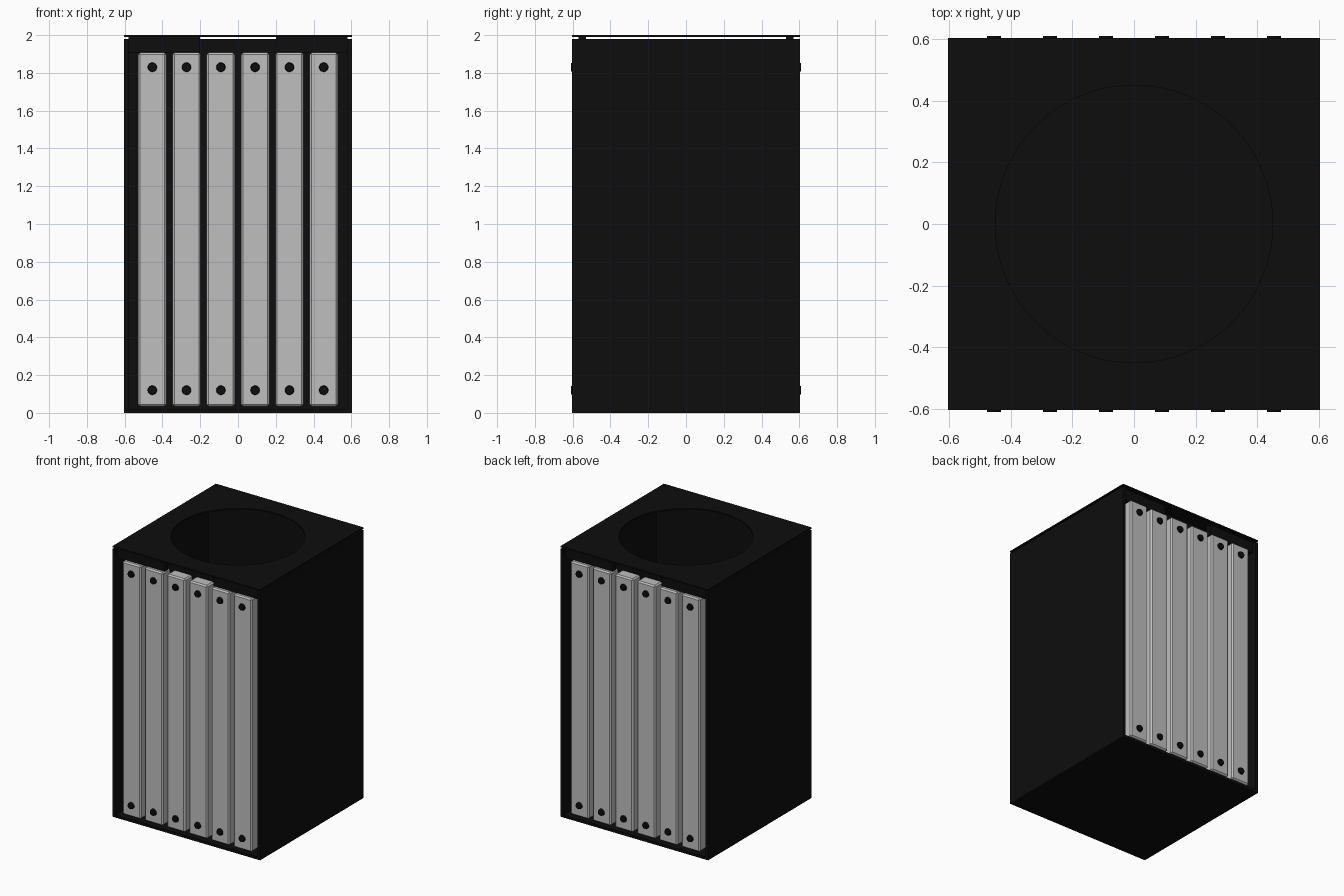
import bpy
import bmesh
import math
from mathutils import Matrix

default = bpy.data.objects.get("Cube")
if default:
    bpy.data.objects.remove(default, do_unlink=True)


def make_material(name, rgb):
    mat = bpy.data.materials.new(name)
    mat.use_nodes = True
    colour = (*rgb, 1)
    mat.diffuse_color = colour
    mat.node_tree.nodes["Principled BSDF"].inputs["Base Color"].default_value = colour
    return mat


BLACK = make_material("matte black", (0.004, 0.004, 0.004))
GREY = make_material("light grey", (0.52, 0.52, 0.52))

HALF = 0.603      # half width of the bin
LID_Z = 1.99      # underside of the lid
RIM_Z = 1.98      # top of the walls


def finish(name, bm, mat, bevel=0):
    mesh = bpy.data.meshes.new(name)
    bmesh.ops.recalc_face_normals(bm, faces=bm.faces)
    bm.to_mesh(mesh)
    bm.free()
    mesh.materials.append(mat)
    obj = bpy.data.objects.new(name, mesh)
    bpy.context.collection.objects.link(obj)
    if bevel:
        mod = obj.modifiers.new("Bevel", "BEVEL")
        mod.width = bevel
        mod.segments = 1
    return obj


def box(name, x, y, z, mat, bevel=0):
    """Box from (low, high) pairs on each axis."""
    bm = bmesh.new()
    size = [abs(b - a) for a, b in (x, y, z)]
    mid = [(a + b) / 2 for a, b in (x, y, z)]
    bmesh.ops.create_cube(bm, size=1, matrix=Matrix.Translation(mid) @ Matrix.Diagonal((*size, 1)))
    return finish(name, bm, mat, bevel)


def bolt(name, x, y, z, side):
    bm = bmesh.new()
    matrix = Matrix.Translation((x, y, z)) @ Matrix.Rotation(side * -math.pi / 2, 4, "X")
    bmesh.ops.create_cone(bm, cap_ends=True, segments=24, radius1=0.026, radius2=0.022,
                          depth=0.02, matrix=matrix)
    return finish(name, bm, BLACK)


def lid_with_hole(radius, segments=64):
    """Square plate with a round opening, made from matching rings."""
    bm = bmesh.new()
    rings = []
    for z in (LID_Z, 2.0):
        inner, outer = [], []
        for i in range(segments):
            a = math.tau * i / segments
            c, s = math.cos(a), math.sin(a)
            reach = HALF / max(abs(c), abs(s))
            inner.append(bm.verts.new((c * radius, s * radius, z)))
            outer.append(bm.verts.new((c * reach, s * reach, z)))
        rings.append((inner, outer))
    (in_low, out_low), (in_top, out_top) = rings
    for i in range(segments):
        j = (i + 1) % segments
        for a, b in ((in_low, out_low), (out_low, out_top), (out_top, in_top), (in_top, in_low)):
            bm.faces.new((a[i], a[j], b[j], b[i]))
    return finish("lid", bm, BLACK)


# Shell: base, side walls and lid
box("base", (-HALF, HALF), (-HALF, HALF), (0, 0.02), BLACK)
for side, word in ((-1, "right"), (1, "left")):
    box(word + "_wall", (side * 0.58, side * HALF), (-HALF, HALF), (0.02, RIM_Z), BLACK)
lid_with_hole(0.45)

# Front and back: inner wall, lid supports, slats and bolts
for side, word in ((-1, "front"), (1, "back")):
    box(word + "_inner_wall", (-0.58, 0.58), (side * 0.485, side * 0.505), (0.02, RIM_Z), BLACK)
    for s, hand in ((-1, "right"), (1, "left")):
        box(f"{word}_{hand}_lid_support", (s * 0.2, s * 0.58), (side * 0.53, side * 0.57),
            (1.905, LID_Z), BLACK)
    for i in range(6):
        x = (i - 2.5) * 0.1815
        box(f"{word}_slat_{i + 1}", (x - 0.075, x + 0.075), (side * 0.505, side * 0.597),
            (0.035, 1.907), GREY, 0.01)
        for z, end in ((0.12, "lower"), (1.83, "upper")):
            bolt(f"{word}_{end}_bolt_{i + 1}", x, side * 0.6, z, side)
